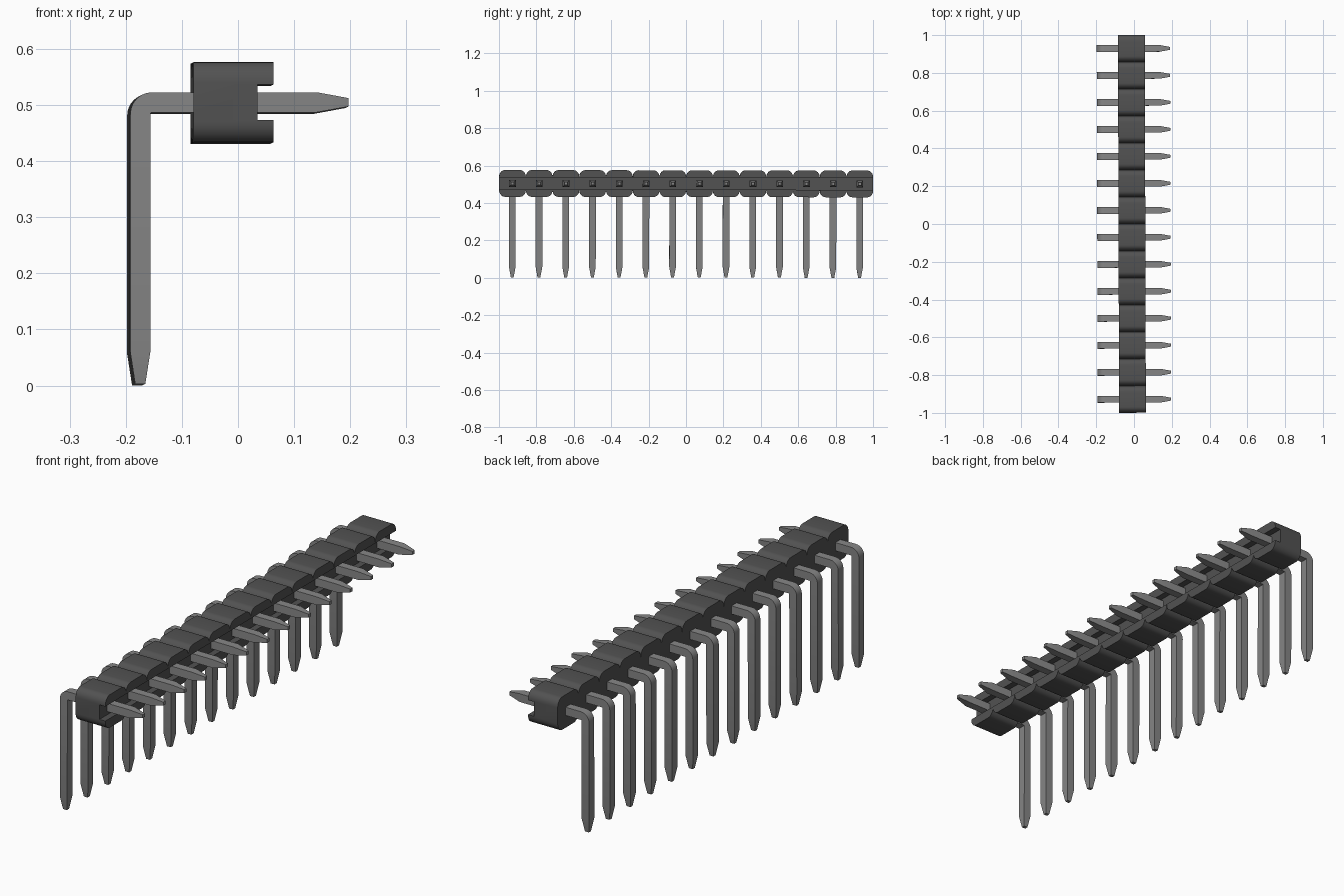
import bpy
import bmesh
import math
from mathutils import Matrix

cube = bpy.data.objects.get("Cube")
if cube:
    bpy.data.objects.remove(cube, do_unlink=True)

COUNT = 14
PITCH = 2.0 / COUNT
AXIS_Z = 0.5035          # height of the horizontal pin axis
# The strip sits very slightly turned and tipped
TILT = Matrix.Rotation(0.003, 4, 'Z') @ Matrix.Rotation(-0.0015, 4, 'X')


def make_material(name, value):
    mat = bpy.data.materials.new(name)
    mat.use_nodes = True
    color = (value, value, value, 1)
    mat.diffuse_color = color
    mat.node_tree.nodes["Principled BSDF"].inputs["Base Color"].default_value = color
    return mat


def add_object(name, mesh, y=0.0):
    obj = bpy.data.objects.new(name, mesh)
    bpy.context.collection.objects.link(obj)
    obj.matrix_world = TILT @ Matrix.Translation((0, y, 0))
    return obj


def loft_mesh(name, rings, mat):
    """Skin a list of closed rings and cap both ends."""
    bm = bmesh.new()
    loops = [[bm.verts.new(p) for p in ring] for ring in rings]
    n = len(loops[0])
    for a, b in zip(loops, loops[1:]):
        for i in range(n):
            j = (i + 1) % n
            bm.faces.new((a[i], a[j], b[j], b[i]))
    bm.faces.new(loops[0][::-1])
    bm.faces.new(loops[-1])
    bmesh.ops.recalc_face_normals(bm, faces=bm.faces)
    mesh = bpy.data.meshes.new(name)
    bm.to_mesh(mesh)
    bm.free()
    mesh.materials.append(mat)
    return mesh


def smooth(obj, degrees):
    bpy.ops.object.select_all(action='DESELECT')
    obj.select_set(True)
    bpy.context.view_layer.objects.active = obj
    bpy.ops.object.shade_smooth_by_angle(angle=math.radians(degrees))


plastic = make_material("dark grey plastic", 0.085)
metal = make_material("grey metal", 0.24)

# Housing: scalloped outline, one rounded lobe per pin, extruded along x
half_h, side_h, flat = 0.0715, 0.035, 0.040
lobe = []
for k in range(8):
    a = math.pi / 2 * k / 7
    lobe.append((-flat - (PITCH / 2 - flat) * math.cos(a),
                 side_h + (half_h - side_h) * math.sin(a)))
lobe += [(-y, z) for y, z in reversed(lobe)]
upper = []
for i in range(COUNT):
    centre = -1 + PITCH * (i + 0.5)
    pts = lobe if i == 0 else lobe[1:]
    upper += [(centre + y, z) for y, z in pts]
outline = upper + [(y, -z) for y, z in reversed(upper)]
housing = add_object("housing", loft_mesh(
    "housing", [[(x, y, AXIS_Z + z) for y, z in outline] for x in (-0.082, 0.060)], plastic))

# Long groove along the mating side
groove_ring = [(-1.1, -0.0315), (1.1, -0.0315), (1.1, 0.0315), (-1.1, 0.0315)]
cutter = add_object("groove_cutter", loft_mesh(
    "groove_cutter", [[(x, y, AXIS_Z + z) for y, z in groove_ring] for x in (0.032, 0.1)], plastic))
cutter.hide_render = True
cut = housing.modifiers.new("groove", 'BOOLEAN')
cut.operation = 'DIFFERENCE'
cut.solver = 'EXACT'
cut.object = cutter
bpy.context.view_layer.update()
bpy.context.view_layer.objects.active = housing
bpy.ops.object.modifier_apply(modifier=cut.name)
bpy.data.objects.remove(cutter, do_unlink=True)
smooth(housing, 35)

# Pin: square wire with pointed ends and a right-angle bend
h, tip = 0.0178, 0.0075
leg_x = -0.177
stations = [((leg_x - 0.009, 0.0015), (leg_x + 0.009, 0.0015), tip),
            ((leg_x - h, 0.058), (leg_x + h, 0.058), h)]
bend_r = 0.003
bx, bz = leg_x + h + bend_r, AXIS_Z - h - bend_r
for k in range(7):
    a = math.pi / 2 * k / 6
    c, s = math.cos(a), math.sin(a)
    outer = bend_r + 2 * h
    stations.append(((bx - outer * c, bz + outer * s),
                     (bx - bend_r * c, bz + bend_r * s), h))
stations += [((0.138, AXIS_Z + h), (0.138, AXIS_Z - h), h),
             ((0.194, AXIS_Z + tip), (0.194, AXIS_Z - tip), tip)]
rings = [[(o[0], -w, o[1]), (o[0], w, o[1]), (i[0], w, i[1]), (i[0], -w, i[1])]
         for o, i, w in stations]
pin_mesh = loft_mesh("pin", rings, metal)
for n in range(COUNT):
    pin = add_object(f"pin_{n + 1:02d}", pin_mesh, -1 + PITCH * (n + 0.5))
    if n == 0:
        smooth(pin, 16)
